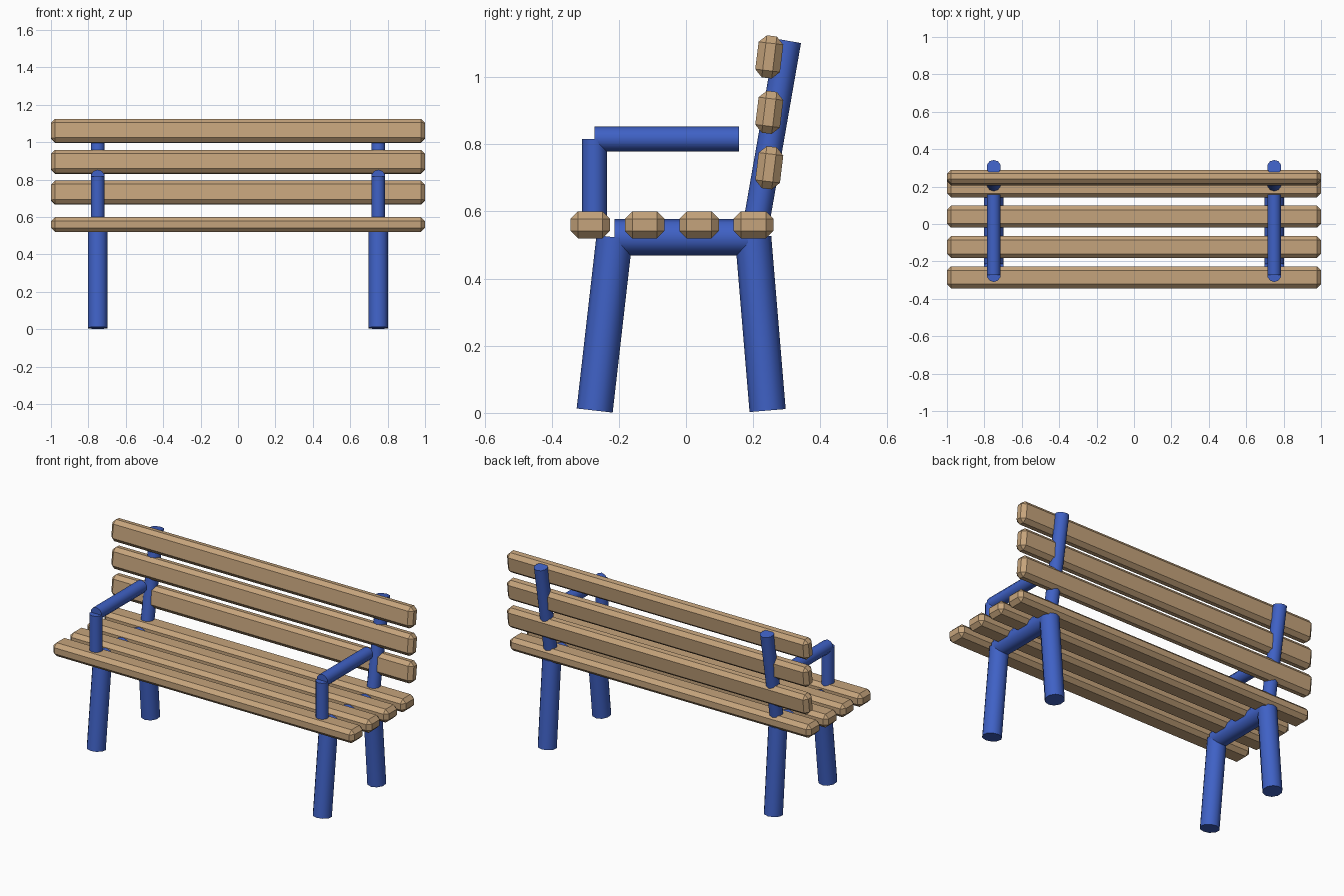
import bpy, bmesh, math
from mathutils import Matrix, Vector

if "Cube" in bpy.data.objects:
    bpy.data.objects.remove(bpy.data.objects["Cube"])


def material(name, rgb):
    m = bpy.data.materials.new(name)
    m.diffuse_color = (*rgb, 1)
    m.use_nodes = True
    m.node_tree.nodes["Principled BSDF"].inputs["Base Color"].default_value = m.diffuse_color
    return m


wood = material("wood", (0.56, 0.37, 0.2))
paint = material("blue_paint", (0.05, 0.12, 0.56))


def finish(name, bm, mat):
    me = bpy.data.meshes.new(name)
    bm.to_mesh(me)
    bm.free()
    me.materials.append(mat)
    ob = bpy.data.objects.new(name, me)
    bpy.context.collection.objects.link(ob)
    return ob


def slat(name, y, z, depth, height, tilt=0.0):
    """Chamfered plank running along x."""
    bm = bmesh.new()
    bmesh.ops.create_cube(bm, size=1)
    bmesh.ops.scale(bm, vec=(2.0, depth, height), verts=bm.verts)
    bmesh.ops.bevel(bm, geom=bm.edges[:], offset=0.022, segments=1,
                    affect='EDGES', profile=0.5)
    bmesh.ops.transform(bm, verts=bm.verts, matrix=Matrix.Translation((0, y, z))
                        @ Matrix.Rotation(-tilt, 4, 'X'))
    return finish(name, bm, wood)


def pipe(name, x, a, b, r):
    """Ten-sided pipe in the plane x, between (y, z) points a and b."""
    a, b = Vector((x, *a)), Vector((x, *b))
    d = b - a
    bm = bmesh.new()
    bmesh.ops.create_cone(
        bm, cap_ends=True, segments=10, radius1=r, radius2=r, depth=d.length,
        matrix=Matrix.Translation((a + b) / 2)
        @ Matrix.Rotation(math.atan2(-d.y, d.z), 4, 'X'))
    for f in bm.faces:
        f.smooth = len(f.verts) == 4
    for e in bm.edges:
        e.smooth = all(len(f.verts) == 4 for f in e.link_faces)
    return finish(name, bm, paint)


# seat planks
for i in range(4):
    slat(f"seat_slat_{i + 1}", -0.285 + i * 0.162, 0.56, 0.118, 0.08)

# backrest planks
for i in range(3):
    slat(f"back_slat_{i + 1}", 0.248, 0.73 + i * 0.165, 0.074, 0.126, math.radians(7))

# two pipe frames
for side, x in (("left", -0.75), ("right", 0.75)):
    pipe(f"front_leg_{side}", x, (-0.272, 0.007), (-0.213, 0.523), 0.054)
    pipe(f"rear_leg_{side}", x, (0.243, 0.007), (0.2, 0.523), 0.054)
    pipe(f"seat_support_{side}", x, (-0.213, 0.523), (0.2, 0.523), 0.054)
    pipe(f"back_post_{side}", x, (0.202, 0.523), (0.304, 1.108), 0.039)
    pipe(f"arm_post_{side}", x, (-0.273, 0.55), (-0.273, 0.816), 0.037)
    pipe(f"armrest_{side}", x, (-0.273, 0.816), (0.158, 0.816), 0.037)
